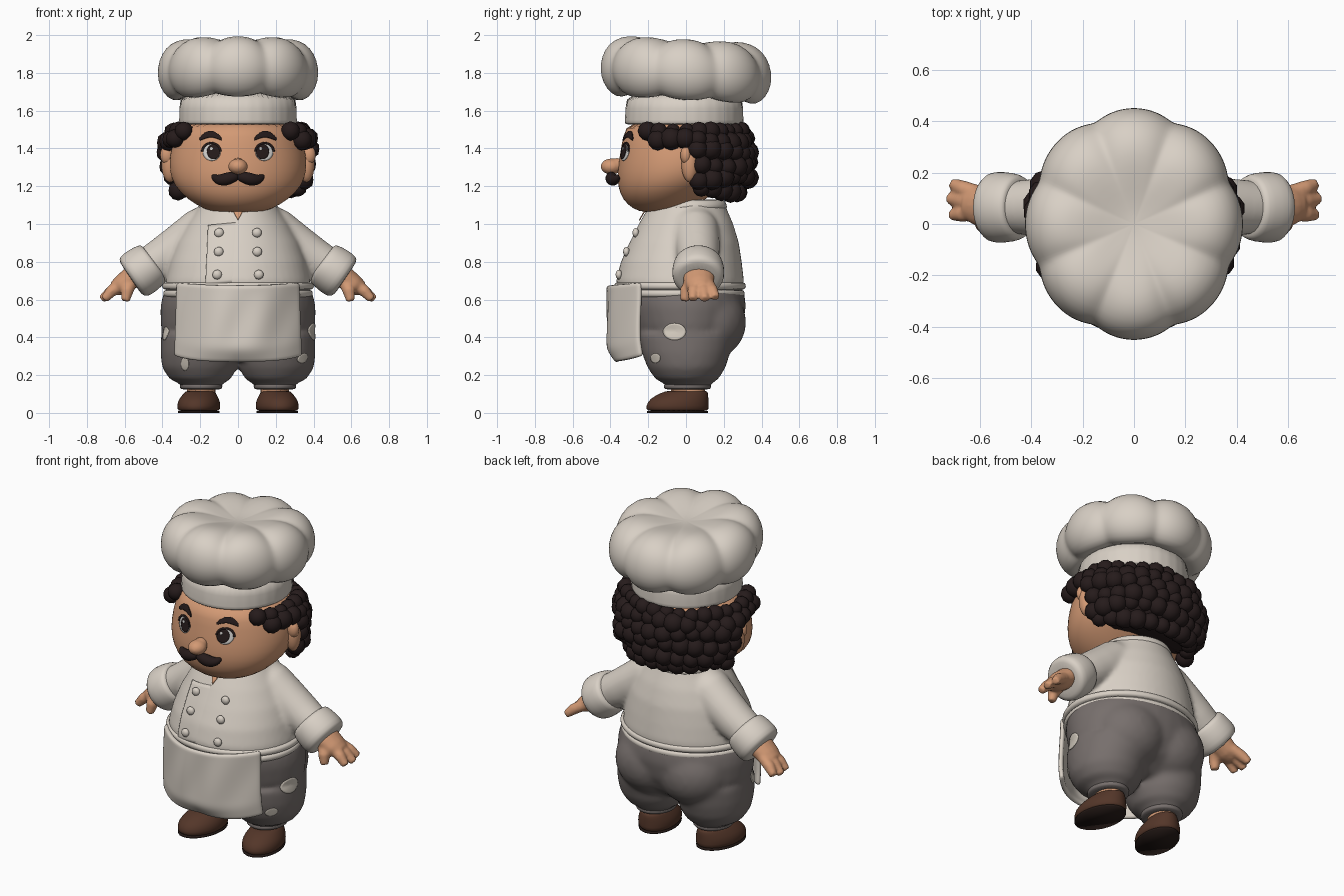
import bpy, bmesh
from math import sin, cos, pi, radians, sqrt
from mathutils import Vector, Matrix
from mathutils.bvhtree import BVHTree

if "Cube" in bpy.data.objects:
    bpy.data.objects.remove(bpy.data.objects["Cube"])


def material(name, *rgb):
    m = bpy.data.materials.new(name)
    m.use_nodes = True
    m.diffuse_color = (*rgb, 1)
    m.node_tree.nodes["Principled BSDF"].inputs["Base Color"].default_value = (*rgb, 1)
    return m


CLOTH = material("white cloth", .69, .63, .56)
SKIN = material("warm skin", .65, .32, .175)
HAIR = material("dark hair", .019, .011, .011)
GREY = material("grey trousers", .185, .16, .152)
LEATHER = material("brown leather", .088, .037, .022)
SOLE = material("dark sole", .018, .01, .008)
EYE = material("eye white", .65, .64, .62)
SPOT = material("pale spot", .66, .6, .52)


def make(name, bm, mat, sub=0, mirror=False, voxel=0, smooth=0, solid=0):
    """Turn a bmesh into a smooth object with the wanted modifiers."""
    bmesh.ops.recalc_face_normals(bm, faces=bm.faces)
    me = bpy.data.meshes.new(name)
    bm.to_mesh(me)
    bm.free()
    me.shade_smooth()
    me.materials.append(mat)
    ob = bpy.data.objects.new(name, me)
    bpy.context.collection.objects.link(ob)
    if mirror:
        ob.modifiers.new("mirror", "MIRROR").use_mirror_merge = False
    if voxel:
        r = ob.modifiers.new("remesh", "REMESH")
        r.mode, r.voxel_size, r.use_smooth_shade = "VOXEL", voxel, True
    if smooth:
        ob.modifiers.new("smooth", "SMOOTH").iterations = smooth
    if solid:
        s = ob.modifiers.new("solidify", "SOLIDIFY")
        s.thickness, s.offset = solid, 0
    if sub:
        s = ob.modifiers.new("subsurf", "SUBSURF")
        s.levels = s.render_levels = sub
    return ob


def skin_rings(bm, rings):
    vs = [[bm.verts.new(p) for p in ring] for ring in rings]
    n = len(vs[0])
    for a, b in zip(vs, vs[1:]):
        for i in range(n):
            bm.faces.new((a[i], a[(i + 1) % n], b[(i + 1) % n], b[i]))
    bm.faces.new(vs[0])
    bm.faces.new(vs[-1])


def loft(bm, rings, n=32, ripple=0):
    """Stack of ellipses: z, centre x, front y, back y, half width."""
    out = []
    for z, cx, front, back, rx in rings:
        cy, ry = (front + back) / 2, (back - front) / 2
        ring = []
        for i in range(n):
            t = 2 * pi * i / n
            k = 1 - ripple * (i % 2)
            ring.append((cx + rx * k * cos(t), cy + ry * k * sin(t), z))
        out.append(ring)
    skin_rings(bm, out)
    return bm


def tube(bm, pts, radii, n=16, wide=1.0):
    """Round tube through points; wide stretches it along y."""
    pts = [Vector(p) for p in pts]
    out = []
    for i, p in enumerate(pts):
        d = (pts[min(i + 1, len(pts) - 1)] - pts[max(i - 1, 0)]).normalized()
        u = d.cross(Vector((0, 1, 0))).normalized()
        v = u.cross(d) * wide
        out.append([p + radii[i] * (u * cos(2 * pi * k / n) + v * sin(2 * pi * k / n)) for k in range(n)])
    skin_rings(bm, out)
    return bm


def ball(bm, c, r, detail=3):
    m = Matrix.Translation(c) @ Matrix.Diagonal((*r, 1))
    bmesh.ops.create_icosphere(bm, subdivisions=detail, radius=1, matrix=m)
    return bm


def sheet(bm, rows):
    """Open grid of faces through rows of points."""
    vs = [[bm.verts.new(p) for p in row] for row in rows]
    for a, b in zip(vs, vs[1:]):
        for i in range(len(a) - 1):
            bm.faces.new((a[i], a[i + 1], b[i + 1], b[i]))
    return bm


def surface(ob):
    return BVHTree.FromObject(ob, bpy.context.evaluated_depsgraph_get())


def hit(tree, a, z, side="front"):
    start, d = {"front": ((a, -2, z), (0, 1, 0)), "left": ((2, a, z), (-1, 0, 0)),
                "right": ((-2, a, z), (1, 0, 0))}[side]
    return tree.ray_cast(Vector(start), Vector(d))[:2]


def patch(name, tree, f, mat, side="front", nu=24, nv=5, lift=.003):
    """Thin plate laid over a surface; f maps (u, v) to the projected position."""
    rows = []
    for j in range(nv + 1):
        row = []
        for i in range(nu + 1):
            a, z, *k = f(i / nu, j / nv)
            p, n = hit(tree, a, z, side)
            row.append(p + n * (k[0] if k else lift))
        rows.append(row)
    bm = sheet(bmesh.new(), rows)
    bmesh.ops.remove_doubles(bm, verts=bm.verts, dist=.0002)
    return make(name, bm, mat, solid=.006)


def oval(x, z, rx, rz):
    return lambda u, v: (x + v * rx * cos(2 * pi * u), z + v * rz * sin(2 * pi * u))


# Trousers: hips, seat and two puffy legs fused together
bm = loft(bmesh.new(), [(.28, 0, -.14, .14, .22), (.36, 0, -.24, .25, .375), (.46, 0, -.3, .3, .41),
                        (.56, 0, -.33, .318, .412), (.62, 0, -.34, .312, .4), (.66, 0, -.33, .3, .38)])
for s in (-1, 1):
    ball(bm, (s * .14, .12, .48), (.22, .2, .2))
    loft(bm, [(.13, s * .195, -.1, .12, .1), (.16, s * .195, -.12, .14, .12), (.175, s * .2, -.16, .17, .16),
              (.24, s * .203, -.205, .21, .2), (.32, s * .203, -.235, .235, .208),
              (.42, s * .2, -.25, .25, .207)])
trousers = make("trousers", bm, GREY, voxel=.014, smooth=16)
make("trouser_cuffs", loft(bmesh.new(), [(.122, .195, -.11, .125, .105), (.13, .195, -.118, .133, .113),
     (.155, .195, -.118, .133, .113), (.165, .195, -.1, .12, .1)]), GREY, sub=1, mirror=True)
legs = surface(trousers)
for side, y, z, ry, rz in (("left", -.06, .43, .06, .045), ("left", -.16, .29, .025, .025),
                           ("front", -.28, .26, .02, .035), ("right", -.1, .42, .03, .035)):
    patch("trouser_spot", legs, oval(y, z, ry, rz), SPOT, side, lift=.001)

# Ankles and shoes
make("ankles", loft(bmesh.new(), [(.07, .195, -.08, .1, .075), (.16, .195, -.08, .1, .075)]), SKIN, mirror=True)
turn = Matrix.Rotation(radians(10), 3, "Z")
for name, mat, rings in (
        ("shoes", LEATHER, [(.008, .2, -.2, .11, .1), (.015, .2, -.215, .122, .112), (.06, .2, -.21, .12, .113),
                            (.092, .2, -.165, .12, .092), (.116, .2, -.11, .115, .075), (.118, .2, -.08, .1, .06)]),
        ("shoe_soles", SOLE, [(0, .2, -.21, .118, .109), (.01, .2, -.21, .118, .109)])):
    bm = loft(bmesh.new(), rings)
    bmesh.ops.rotate(bm, cent=(.2, 0, 0), matrix=turn, verts=bm.verts)
    make(name, bm, mat, sub=int(name == "shoes"), mirror=True)

# Jacket with sleeves fused in
bm = loft(bmesh.new(), [(.64, 0, -.36, .3, .385), (.7, 0, -.37, .307, .382), (.8, 0, -.345, .295, .36),
                        (.9, 0, -.3, .28, .325), (1, 0, -.25, .25, .27), (1.07, 0, -.21, .22, .22),
                        (1.12, 0, -.17, .2, .19)], n=48)
for s in (-1, 1):
    tube(bm, [(s * .12, .04, 1.0), (s * .2, .05, .96), (s * .3, .06, .885), (s * .39, .065, .825),
              (s * .49, .065, .765)], [.12, .125, .12, .112, .1], n=24)
jacket = make("jacket", bm, CLOTH, voxel=.014, smooth=8)
make("collar", loft(bmesh.new(), [(1.075, 0, -.2, .215, .21), (1.085, 0, -.2, .222, .215),
     (1.125, 0, -.17, .208, .195), (1.13, 0, -.15, .19, .18)]), CLOTH, sub=1)
make("sleeve_cuffs", tube(bmesh.new(), [(.44, .065, .8), (.445, .065, .796), (.475, .065, .775), (.535, .065, .733),
     (.565, .065, .712), (.568, .065, .71)], [.1, .118, .128, .134, .122, .08], n=24, wide=1.06),
     CLOTH, sub=1, mirror=True)

# Jacket hem and apron tie around the waist
for name, z, g in (("jacket_hem", .61, 0), ("apron_tie", .65, .006)):
    make(name, loft(bmesh.new(), [(z + dz, 0, -.365 - g - e, .302 + g + e, .387 + g + e) for dz, e in
         ((0, -.02), (.003, .005), (.02, .011), (.04, .007), (.046, -.02))], n=48), CLOTH, sub=1)

# Jacket front: overlap, neck opening and two columns of buttons
chest = surface(jacket)
patch("jacket_overlap", chest, lambda u, v: (-.155 - .015 * v + u * .19, 1.015 - .32 * v - .025 * (1 - u),
                                             .006 - .012 * u), CLOTH, nv=16)
patch("neck_opening", chest, lambda u, v: ((u - .5) * .065 * v, 1.015 + .065 * v), SKIN, nu=6, lift=.008)
bm = bmesh.new()
for x, z in ((.098, .95), (.1, .85), (.108, .73)):
    for s in (-1, 1):
        p, nrm = hit(chest, s * x, z)
        ball(bm, p + nrm * .008, (.026, .018, .026), 2)
make("buttons", bm, CLOTH)

# Apron: a curved cloth with soft folds and a tucked lower edge
nu, nv = 28, 18
rows = []
for j in range(nv + 1):
    v = j / nv
    row = []
    for i in range(nu + 1):
        u = 2 * i / nu - 1
        top = .675 + .015 * u * u
        bottom = .272 + .03 * abs(u) ** 4
        fold = .007 * sin(pi * v) * sin(9 * u + 3 * v)
        tuck = .035 * (1 - abs(u)) * max(0, v - .85) / .15 + .02 * max(0, v - .8) / .2
        y = -.407 + .17 * abs(u) ** 2.3 + fold + tuck * (1 - .6 * abs(u))
        row.append((u * (.322 + .013 * v), y, top + (bottom - top) * v))
    rows.append(row)
make("apron", sheet(bmesh.new(), rows), CLOTH, solid=.028, sub=1)

# Hands: wrist, palm, three fingers and a thumb fused
bm = tube(bmesh.new(), [(.51, .068, .755), (.565, .068, .715), (.615, .072, .678), (.655, .078, .655)],
          [.055, .06, .055, .04], wide=1.4)
for y0, tip in ((.12, (.708, .158, .61)), (.083, (.722, .1, .6)), (.045, (.71, .035, .6))):
    tube(bm, [(.61, y0, .68), (.67, (y0 + tip[1]) / 2, .645), tip], [.032, .032, .022])
tube(bm, [(.57, .03, .69), (.588, .0, .645), (.596, -.008, .592)], [.038, .034, .023])
make("hands", bm, SKIN, mirror=True, voxel=.009, smooth=4)

# Head, ears and nose
head = make("head", loft(bmesh.new(), [
    (1.06, 0, -.22, -.02, .11), (1.078, 0, -.28, .03, .18), (1.13, 0, -.338, .1, .268), (1.2, 0, -.362, .2, .338),
    (1.28, 0, -.365, .28, .366), (1.37, 0, -.35, .3, .362), (1.46, 0, -.335, .29, .335),
    (1.56, 0, -.31, .27, .3)], n=40), SKIN, sub=1)
bm = ball(bmesh.new(), (.362, .02, 1.32), (.044, .045, .1))
make("ears", ball(bm, (.375, .0, 1.365), (.037, .03, .05)), SKIN, mirror=True)
bm = ball(bmesh.new(), (0, -.395, 1.304), (.052, .057, .043))
make("nose", ball(bm, (0, -.365, 1.312), (.04, .045, .038)), SKIN, voxel=.008, smooth=4)

# Eyes, lashes and brows
face = surface(head)
for s in (-1, 1):
    patch("eye", face, oval(s * .138, 1.38, .046, .046), EYE)
    patch("iris", face, oval(s * .127, 1.382, .034, .04), HAIR, lift=.006)
    patch("eye_glint", face, oval(s * .127 - .01, 1.397, .008, .008), EYE, lift=.009)
    patch("eyelash", face, lambda u, v: (s * .138 + (.042 + .01 * v) * cos(pi * u),
                                         1.382 + (.04 + .01 * v) * sin(pi * u)), HAIR, nv=2, lift=.007)
    patch("eyebrow", face, lambda u, v: (s * (.085 + .112 * u), 1.448 + .025 * sin(pi * u)
                                         + (v - .5) * .032 * sqrt(sin(pi * (.06 + .88 * u)))), HAIR, lift=.008)

# Moustache with turned-up tips
make("moustache", tube(bmesh.new(), [(-.005, -.39, 1.252), (.03, -.397, 1.248), (.065, -.393, 1.236),
     (.1, -.38, 1.232), (.126, -.366, 1.244), (.137, -.36, 1.26)], [.02, .031, .036, .03, .02, .006]),
     HAIR, sub=1, mirror=True)

# Hair: a solid base covered in rows of uneven curls
make("hair_base", loft(bmesh.new(), [(1.15, 0, -.02, .28, .28), (1.22, 0, -.04, .32, .335),
     (1.35, 0, -.06, .33, .35), (1.47, 0, -.12, .31, .345), (1.52, 0, -.12, .29, .31)]), HAIR, sub=1)
bm = bmesh.new()
for row, (z, rx, back, limit, n) in enumerate((
        (1.178, .325, .28, 75, 12), (1.245, .362, .32, 76, 13), (1.315, .378, .332, 77, 13),
        (1.385, .382, .33, 78, 13), (1.44, .372, .315, 117, 20), (1.492, .345, .29, 125, 21))):
    for i in range(n):
        t = radians(limit * (2 * i / (n - 1) - 1)) + .05 * (row % 2 - .5)
        size = .054 + .007 * sin(5 * i + 3 * row)
        if row == 5:
            size *= .85
        k = 1 + .02 * sin(11 * i + 5 * row)
        y = back * cos(t) if cos(t) > 0 else .345 * cos(t)
        ball(bm, (rx * k * sin(t), y * k, z + .013 * sin(7 * i + 2 * row) * (row < 5)), (size, size, size), 2)
make("hair_curls", bm, HAIR)

# Hat band with soft pleats
make("hat_band", loft(bmesh.new(), [(1.525, 0, -.3, .28, .29), (1.528, 0, -.325, .305, .312),
     (1.545, 0, -.327, .307, .314), (1.6, 0, -.32, .302, .31), (1.72, 0, -.325, .31, .318)],
     n=64, ripple=.012), CLOTH, sub=1)

# Hat crown: eight puffs fading into a shallow dimple
rings, n = [], 96
for r, z in ((.28, 1.69), (.34, 1.645), (.4, 1.668), (.44, 1.725), (.456, 1.79), (.446, 1.865), (.41, 1.932),
             (.345, 1.973), (.27, 1.982), (.18, 1.965), (.1, 1.945), (.03, 1.935)):
    ring = []
    for i in range(n):
        t = 2 * pi * i / n
        groove = 1.08 - sqrt(sqrt(cos(4 * t) ** 2 + .02) * 1.16)
        k = r * (1 - .085 * groove)
        y = k * sin(t)
        dz = -.042 * groove * (z - 1.79) / .19 * min(1, r / .33) ** 2
        ring.append((.94 * k * cos(t), y, z + dz - .055 * y))
    rings.append(ring)
bm = bmesh.new()
skin_rings(bm, rings)
make("hat_crown", bm, CLOTH, sub=1)
